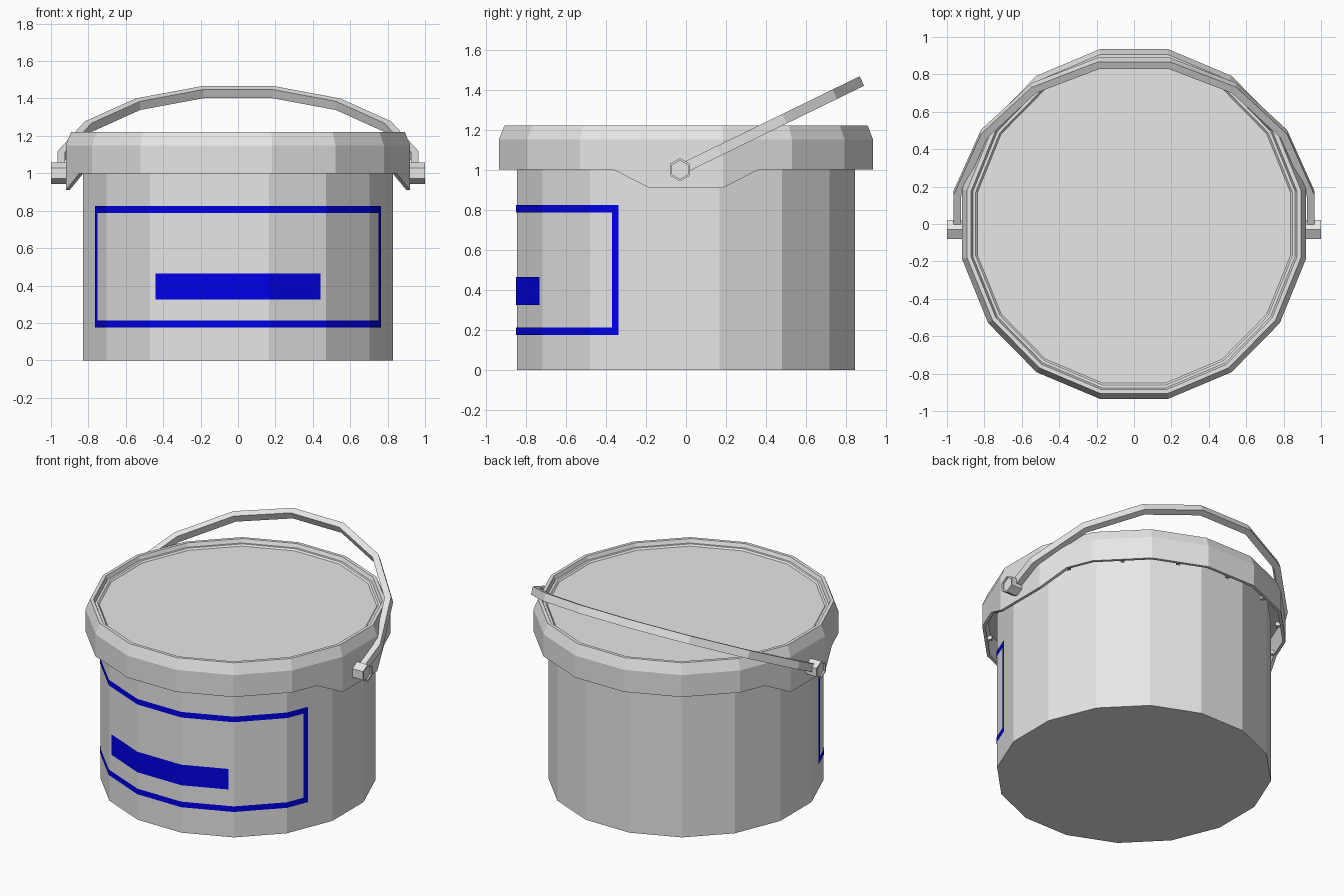
import bpy, bmesh
from math import sin, cos, pi, radians

cube = bpy.data.objects.get("Cube")
if cube:
    bpy.data.objects.remove(cube)

SIDES = 16
STEP = 2 * pi / SIDES
BODY = (0.846, 0.861)   # corner radii in x and y
LID = (0.938, 0.953)


def material(name, rgb):
    m = bpy.data.materials.new(name)
    m.use_nodes = True
    m.diffuse_color = (*rgb, 1)
    m.node_tree.nodes["Principled BSDF"].inputs["Base Color"].default_value = (*rgb, 1)
    return m


grey = material("light_grey", (0.8, 0.8, 0.8))
blue = material("label_blue", (0.0, 0.0, 0.8))


def build(name, verts, faces, mat, fix_normals=True):
    mesh = bpy.data.meshes.new(name)
    mesh.from_pydata(verts, [], faces)
    if fix_normals:
        bm = bmesh.new()
        bm.from_mesh(mesh)
        bmesh.ops.recalc_face_normals(bm, faces=bm.faces)
        bm.to_mesh(mesh)
        bm.free()
    mesh.materials.append(mat)
    obj = bpy.data.objects.new(name, mesh)
    bpy.context.collection.objects.link(obj)
    return obj


def loft(name, rings, mat):
    """Join equal rings of points with quads and cap both ends."""
    n = len(rings[0])
    faces = [tuple(range(n)), tuple(range((len(rings) - 1) * n, len(rings) * n))]
    for r in range(len(rings) - 1):
        for i in range(n):
            j = (i + 1) % n
            faces.append((r * n + i, r * n + j, (r + 1) * n + j, (r + 1) * n + i))
    return build(name, [p for ring in rings for p in ring], faces, mat)


def corner(radii, k, inset=0.0):
    """Corner k of the sixteen-sided outline, counted from the front centre."""
    a = (k + 0.5) * STEP
    return ((radii[0] - inset) * sin(a), -(radii[1] - inset) * cos(a))


def outline(radii, inset, z):
    return [(*corner(radii, k, inset), z) for k in range(SIDES)]


def between(p, q, axis, value):
    t = (value - p[axis]) / (q[axis] - p[axis])
    return tuple(a + (b - a) * t for a, b in zip(p, q))


# Bucket body
loft("bucket_body", [outline(BODY, 0, z) for z in (0, 1.13)], grey)

# Lid with hollow skirt, bevelled rim and recessed top
lid_profile = [(0.02, 1.15), (0.02, 1.0), (0, 1.0), (0, 1.15), (0.028, 1.22),
               (0.05, 1.22), (0.06, 1.195), (0.075, 1.195), (0.085, 1.185)]
loft("lid", [outline(LID, i, z) for i, z in lid_profile], grey)

# Snap tabs inside the skirt, one per side
for k in range(SIDES):
    a = k * STEP
    ring = []
    for inset, side in ((0.03, -1), (0.03, 1), (0.065, 1), (0.065, -1)):
        rx, ry = LID[0] - inset, LID[1] - inset
        ring.append((rx * sin(a) + side * 0.012 * cos(a), -ry * cos(a) + side * 0.012 * sin(a)))
    loft("snap_tab", [[(x, y, z) for x, y in ring] for z in (1.005, 1.03)], grey)


# Skirt flaps below the handle pins
def flap_path(inset):
    c = [corner(LID, k, inset) for k in (2, 3, 4, 5)]
    return [between(c[0], c[1], 1, -0.36), c[1], c[2], between(c[2], c[3], 1, 0.36)]


for name, s in (("left", 1), ("right", -1)):
    rings = []
    for po, pi_, low in zip(flap_path(0), flap_path(0.02), (0.999, 0.91, 0.91, 0.999)):
        rings.append([(s * po[0], po[1], low), (s * po[0], po[1], 1.0),
                      (s * pi_[0], pi_[1], 1.0), (s * pi_[0], pi_[1], low)])
    loft(name + "_lid_flap", rings, grey)

# Hexagonal handle pins with a shallow recess in the outer end
PIN_Y, PIN_Z = -0.03, 1.0
for name, s in (("left", 1), ("right", -1)):
    rings = [[(s * x, PIN_Y + r * sin(i * pi / 3), PIN_Z + r * cos(i * pi / 3))
              for i in range(6)]
             for x, r in ((0.9, 0.058), (1.0, 0.058), (1.0, 0.046), (0.99, 0.046))]
    loft(name + "_handle_pin", rings, grey)

# Faceted handle leaning back
LEAN = radians(26)


def handle_point(x, u, w):
    return (x, PIN_Y + u * cos(LEAN) - w * sin(LEAN), PIN_Z + u * sin(LEAN) + w * cos(LEAN))


def handle_arc(inset):
    rx, ru = 0.984 - inset, 1.01 - inset
    arc = [(rx * cos((k + 0.5) * STEP), 0.02 + ru * sin((k + 0.5) * STEP))
           for k in range(SIDES // 2)]
    return [(arc[0][0], 0)] + arc + [(arc[-1][0], 0)]


loft("handle", [[handle_point(*o, -0.026), handle_point(*o, 0.026),
                 handle_point(*i, 0.026), handle_point(*i, -0.026)]
                for o, i in zip(handle_arc(0), handle_arc(0.042))], grey)


# Painted label strips that follow the front of the body
def front_path(last, axis, value):
    """Path across the front, ending on the side after corner `last`."""
    half = [corner(BODY, k) for k in range(last + 1)]
    half.append(between(half[-1], corner(BODY, last + 1), axis, value))
    return [(-x, y) for x, y in reversed(half)] + half


def strip(name, path, z0, z1):
    pts = [(x * 1.004, y * 1.004) for x, y in path]
    n = len(pts)
    verts = [(x, y, z) for z in (z0, z1) for x, y in pts]
    faces = [(i, i + 1, n + i + 1, n + i) for i in range(n - 1)]
    build(name, verts, faces, blue, False)


frame = front_path(2, 1, -0.335)
inner = front_path(2, 1, -0.367)
strip("label_bottom_border", frame, 0.175, 0.213)
strip("label_top_border", frame, 0.787, 0.825)
strip("label_left_border", [inner[-1], frame[-1]], 0.213, 0.787)
strip("label_right_border", [frame[0], inner[0]], 0.213, 0.787)
strip("label_bar", front_path(0, 0, 0.44), 0.325, 0.465)
